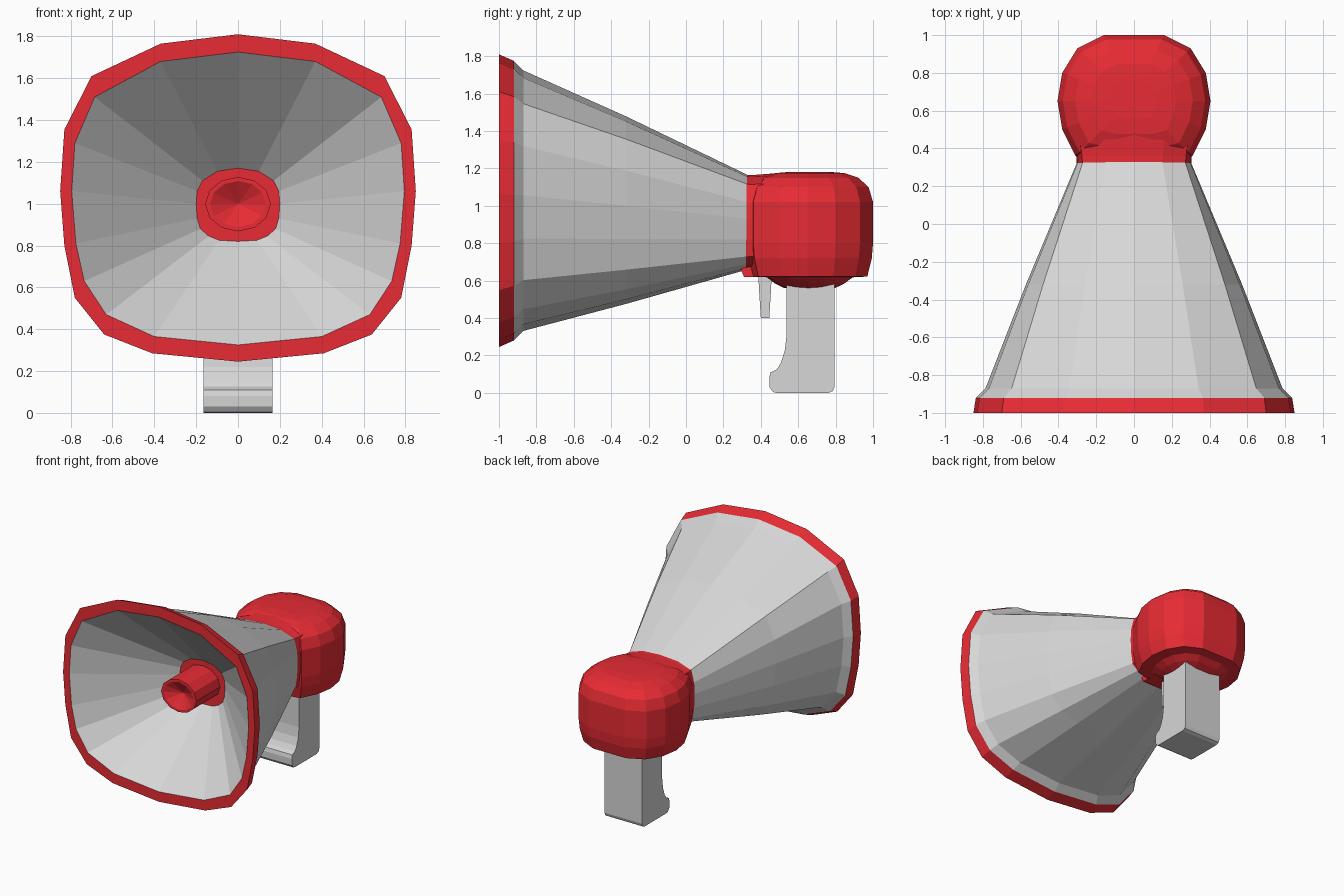
import bpy, bmesh, math

if "Cube" in bpy.data.objects:
    bpy.data.objects.remove(bpy.data.objects["Cube"])


def material(name, rgb):
    m = bpy.data.materials.new(name)
    m.diffuse_color = (*rgb, 1)
    m.use_nodes = True
    m.node_tree.nodes["Principled BSDF"].inputs["Base Color"].default_value = m.diffuse_color
    return m


RED = material("red plastic", (0.82, 0.025, 0.035))
GREY = material("light grey plastic", (0.68, 0.68, 0.68))


def finish(name, bm, mats):
    bmesh.ops.recalc_face_normals(bm, faces=bm.faces[:])
    me = bpy.data.meshes.new(name)
    bm.to_mesh(me)
    bm.free()
    for m in mats:
        me.materials.append(m)
    ob = bpy.data.objects.new(name, me)
    bpy.context.collection.objects.link(ob)
    return ob


def loft(name, rings, mats, bands=None, caps=(0, 0)):
    """Skin closed rings of 3D points; bands gives the material per strip."""
    bm = bmesh.new()
    vs = [[bm.verts.new(p) for p in r] for r in rings]
    n = len(vs[0])
    for k in range(len(vs) - 1):
        for i in range(n):
            j = (i + 1) % n
            f = bm.faces.new((vs[k][i], vs[k][j], vs[k + 1][j], vs[k + 1][i]))
            f.material_index = bands[k] if bands else 0
    for ring, mi in ((vs[0], caps[0]), (vs[-1], caps[1])):
        bm.faces.new(ring).material_index = mi
    return finish(name, bm, mats)


def extrude_side(name, profile, half_width, mat):
    """Extrude a (y, z) profile across x."""
    return loft(name, [[(x, y, z) for y, z in profile]
                       for x in (-half_width, half_width)], [mat])


def mirrored(half):
    """Complete a right-hand half outline that starts and ends on x = 0."""
    return half + [(-x, z) for x, z in half[-2:0:-1]]


def scaled(section, sx, sz):
    return [(x * sx, 1.03 + (z - 1.03) * sz) for x, z in section]


def ring(section, y, sx=1.0, sz=None):
    return [(x, y, z) for x, z in scaled(section, sx, sz or sx)]


# Horn cross-sections (x, z)
mouth = mirrored([(0, 1.81), (.37, 1.765), (.70, 1.61), (.83, 1.355), (.85, 1.06),
                  (.83, .80), (.78, .55), (.64, .375), (.41, .285), (0, .245)])
bore = mirrored([(0, 1.725), (.37, 1.68), (.685, 1.51), (.78, 1.29), (.795, 1.06),
                 (.775, .81), (.735, .63), (.63, .47), (.40, .365), (0, .325)])
throat = mirrored([(0, 1.17), (.10, 1.155), (.17, 1.11), (.195, 1.06), (.2, 1.0),
                   (.195, .93), (.18, .88), (.14, .845), (.09, .825), (0, .82)])
neck = mirrored([(0, 1.165), (.15, 1.155), (.27, 1.115), (.295, 1.02), (.30, .93),
                 (.295, .82), (.28, .73), (.23, .69), (.15, .67), (0, .66)])
flare = scaled(mouth, .925, .89)
middle = [(a * .56 + b * .44, c * .56 + d * .44)
          for (a, c), (b, d) in zip(flare, neck)]

# Horn: outer shell, red rim, then the inner bore down to the throat
loft("horn",
     [ring(neck, .33), ring(middle, -.32), ring(flare, -.87),
      ring(mouth, -.92, .985, .955), ring(mouth, -1), ring(bore, -1),
      ring(throat, -.45)],
     [GREY, RED], bands=[0, 0, 0, 1, 1, 0], caps=(1, 1))

# Red collar widening into the rear housing
loft("collar", [ring(neck, .32, 1.01), ring(neck, .36, 1.02, 1.0),
                ring(neck, .50, 1.08)], [RED])


# Sound tube in the throat, with a dished front
def tube_ring(y, s, n=12):
    return [(.157 * s * math.cos(a), y, .998 + .13 * s * math.sin(a))
            for a in (2 * math.pi * k / n for k in range(n))]


loft("sound_tube", [tube_ring(-.40, 1), tube_ring(-.75, 1), tube_ring(-.75, .85),
                    tube_ring(-.69, .03)], [RED])

# Rounded rear housing: one plan outline scaled up the height
plan = mirrored([(0, 1.0), (.16, 1.0), (.30, .93), (.38, .80), (.405, .65),
                 (.38, .50), (.31, .36), (.16, .325), (0, .325)])
levels = [(.56, .40), (.585, .55), (.618, .68), (.622, .91), (.72, .98), (.80, 1),
          (1.02, 1), (1.10, .93), (1.15, .77), (1.175, .55), (1.182, .3)]
loft("rear_housing",
     [[(x * s, .66 + (y - .66) * s, z) for x, y in plan] for z, s in levels], [RED])

# Lip under the collar
extrude_side("collar_lip", [(.29, .67), (.31, .62), (.40, .62), (.40, .70)], .17, RED)

# Pistol grip with a hooked toe
extrude_side("grip", [(.537, .66), (.537, .30), (.527, .22), (.507, .16), (.485, .125),
                      (.452, .11), (.445, .08), (.447, .03), (.465, .005), (.485, .0),
                      (.76, .0), (.785, .01), (.795, .035), (.795, .66)], .165, GREY)

# Trigger
extrude_side("trigger", [(.385, .68), (.39, .56), (.40, .40), (.445, .40), (.455, .56),
                         (.46, .68)], .06, GREY)
